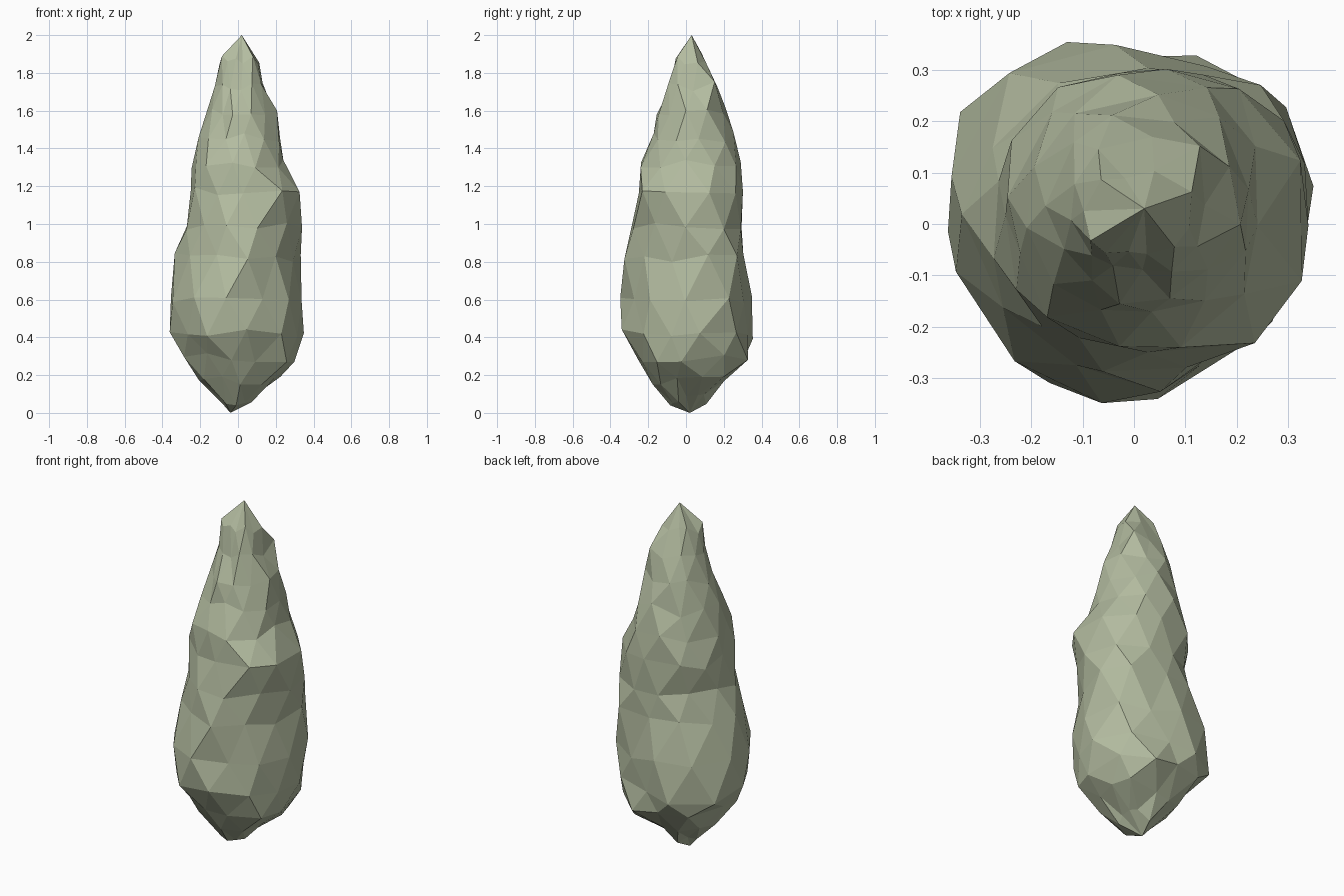
import bpy, bmesh, math, random

cube = bpy.data.objects.get("Cube")
if cube:
    bpy.data.objects.remove(cube, do_unlink=True)

random.seed(5)
SIDES = 11

# Sage green foliage
sage = bpy.data.materials.new("sage_green")
sage.use_nodes = True
colour = (0.45, 0.50, 0.35, 1)
sage.diffuse_color = colour
bsdf = sage.node_tree.nodes["Principled BSDF"]
bsdf.inputs["Base Color"].default_value = colour
bsdf.inputs["Roughness"].default_value = 0.9

# Crown outline in hundredths: height, then the reach in eight directions,
# counterclockwise from the left side (+x)
outline = [
    (7, (8, 11, 11, 9, 10, 9, 9, 8)),
    (18, (22, 27, 19, 25, 20, 21, 17, 18)),
    (29, (33, 36, 32, 35, 31, 29, 26, 27)),
    (42, (33, 38, 33, 41, 35, 35, 33, 33)),
    (60, (36, 36, 34, 38, 36, 35, 34, 32)),
    (82, (34, 37, 31, 31, 33, 29, 34, 29)),
    (100, (34, 36, 31, 29, 27, 28, 29, 31)),
    (117, (34, 34, 30, 29, 25, 27, 23, 32)),
    (131, (25, 31, 29, 27, 24, 25, 24, 27)),
    (146, (22, 27, 26, 24, 21, 20, 18, 21)),
    (160, (21, 24, 22, 19, 17, 13, 16, 17)),
    (173, (13, 20, 17, 16, 12, 10, 8, 13)),
    (187, (11, 14, 9, 12, 10, 8, 5, 8)),
]


def reach_at(reach, angle):
    """Blend the reach of the two nearest directions."""
    step = (angle / math.tau * len(reach)) % len(reach)
    k = int(step)
    t = step - k
    return (reach[k] * (1 - t) + reach[(k + 1) % len(reach)] * t) / 100


bm = bmesh.new()
rings = []
for level, (height, reach) in enumerate(outline):
    ring = []
    for i in range(SIDES):
        a = math.tau * (i + 0.5 * (level % 2) + random.uniform(-0.15, 0.15)) / SIDES
        r = reach_at(reach, a) * random.uniform(0.92, 1.04)
        z = height / 100 + random.uniform(-0.03, 0.03)
        ring.append(bm.verts.new((r * math.cos(a), r * math.sin(a), z)))
    rings.append(ring)

# Staggered triangles between neighbouring rings
for level, (low, high) in enumerate(zip(rings, rings[1:])):
    for i in range(SIDES):
        j = (i + 1) % SIDES
        if level % 2:
            bm.faces.new((low[i], low[j], high[j]))
            bm.faces.new((low[i], high[j], high[i]))
        else:
            bm.faces.new((low[i], low[j], high[i]))
            bm.faces.new((low[j], high[j], high[i]))

# Pointed top and bottom
for ring, tip in ((rings[0], (-0.04, 0.02, 0)), (rings[-1], (0.02, 0.03, 2))):
    point = bm.verts.new(tip)
    for i in range(SIDES):
        bm.faces.new((ring[i], ring[(i + 1) % SIDES], point))

bmesh.ops.recalc_face_normals(bm, faces=bm.faces[:])
mesh = bpy.data.meshes.new("foliage_crown")
bm.to_mesh(mesh)
bm.free()
mesh.materials.append(sage)
crown = bpy.data.objects.new("foliage_crown", mesh)
bpy.context.collection.objects.link(crown)
